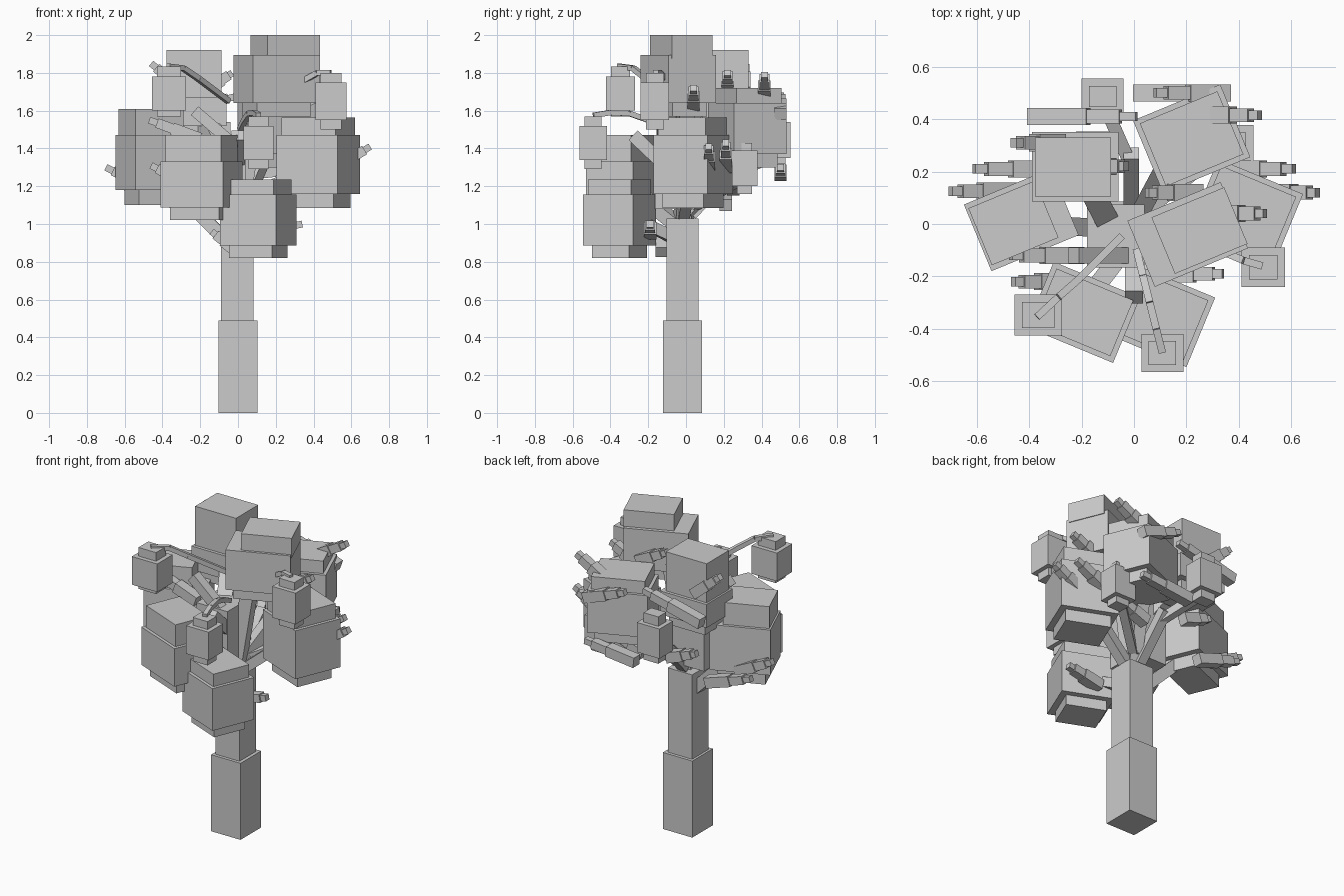
import bpy, bmesh, math
from mathutils import Vector, Matrix


def finish(bm, name):
    me = bpy.data.meshes.new(name)
    bm.to_mesh(me)
    bm.free()
    ob = bpy.data.objects.new(name, me)
    bpy.context.collection.objects.link(ob)
    return ob


def add_box(bm, c, size, rot=0.0):
    m = (Matrix.Translation(c) @ Matrix.Rotation(math.radians(rot), 4, 'Z')
         @ Matrix.Diagonal((*size, 1)))
    bmesh.ops.create_cube(bm, size=1, matrix=m)


def add_beam(bm, a, b, t):
    a, b = Vector(a), Vector(b)
    d = b - a
    # Keep the cross-section upright, with one side along the horizontal
    side = Vector((0, 0, 1)).cross(d)
    side = side.normalized() if side.length > 1e-5 else Vector((1, 0, 0))
    z = d.normalized()
    r = Matrix((side, z.cross(side), z)).transposed().to_4x4()
    m = Matrix.Translation((a + b) / 2) @ r @ Matrix.Diagonal((t, t, d.length, 1))
    bmesh.ops.create_cube(bm, size=1, matrix=m)


# Trunk: two stacked square posts
bm = bmesh.new()
add_box(bm, (0, -0.019, 0.245), (0.208, 0.208, 0.49))
add_box(bm, (-0.003, -0.019, 0.76), (0.172, 0.168, 0.54))
finish(bm, "trunk")

# Main limbs fanning out from the trunk top
limbs = [
    ((-0.08, -0.03, 1.35), (-0.20, 0.20, 1.62), 0.09),
    ((0.00, -0.02, 1.00), (0.10, 0.00, 1.65), 0.08),
    ((0.00, 0.00, 1.05), (0.15, 0.28, 1.40), 0.07),
    ((0.00, -0.02, 1.00), (0.30, 0.02, 1.25), 0.06),
    ((-0.05, -0.02, 0.90), (-0.40, 0.00, 1.25), 0.07),
    ((0.00, -0.05, 1.00), (-0.19, -0.30, 1.20), 0.07),
    ((0.00, -0.05, 0.92), (0.10, -0.32, 1.05), 0.06),
    ((0.00, -0.08, 1.28), (0.00, -0.28, 1.47), 0.07),
    ((-0.02, -0.12, 1.42), (-0.23, -0.12, 1.60), 0.06),
    ((0.05, 0.05, 1.10), (0.37, 0.31, 1.25), 0.05),
    ((-0.01, 0.03, 1.05), (-0.01, 0.27, 1.30), 0.06),
    ((-0.01, 0.22, 1.25), (-0.12, 0.47, 1.36), 0.05),
]
bm = bmesh.new()
for a, b, t in limbs:
    add_beam(bm, a, b, t)
add_box(bm, (-0.07, -0.045, 1.27), (0.22, 0.24, 0.38))
finish(bm, "limbs")

# Large leaf blocks: centre, size, turn, z levels (bottom slab, main bottom, main top, cap top)
foliage = {
    "front_low": ((0.107, -0.352), (0.32, 0.287), -22.5, (0.82, 0.885, 1.155, 1.235)),
    "front_left": ((-0.193, -0.337), (0.357, 0.27), -22.5, (1.02, 1.087, 1.33, 1.47)),
    "left": ((-0.43, 0.016), (0.36, 0.275), 22.5, (1.10, 1.18, 1.47, 1.61)),
    "right": ((0.424, 0.038), (0.35, 0.31), -22.5, (1.085, 1.16, 1.47, 1.565)),
    "top": ((0.205, -0.04), (0.385, 0.273), 22.5, (1.57, 1.64, 1.895, 2.0)),
    "back_right": ((0.22, 0.325), (0.36, 0.30), 22.5, (1.30, 1.37, 1.64, 1.72)),
    "back_left": ((-0.225, 0.218), (0.33, 0.265), 0, (1.45, 1.52, 1.67, 1.92)),
}
cap_shift = {"top": (0.045, 0.015), "left": (-0.03, -0.012), "back_left": (-0.008, 0)}
for name, (c, s, rot, z) in foliage.items():
    bm = bmesh.new()
    dx, dy = cap_shift.get(name, (0, 0))
    k = 0.085 if name in ("top", "left") else 0.04
    add_box(bm, (*c, (z[1] + z[2]) / 2), (*s, z[2] - z[1]), rot)
    add_box(bm, (c[0] + dx, c[1] + dy, (z[2] + z[3]) / 2 - 0.01),
            (s[0] - k, s[1] - 0.04, z[3] - z[2] + 0.02), rot)
    add_box(bm, (*c, (z[0] + z[1]) / 2 + 0.01),
            (s[0] - 0.075, s[1] - 0.075, z[1] - z[0] + 0.02), rot)
    finish(bm, "foliage_" + name)

# Small hanging leaf blocks with a narrow core showing above and below
tufts = [
    ((-0.365, -0.347), (0.18, 0.155), (1.57, 1.60, 1.78, 1.835)),
    ((0.108, -0.492), (0.16, 0.145), (1.29, 1.34, 1.52, 1.57)),
    ((0.493, -0.165), (0.165, 0.15), (1.50, 1.55, 1.75, 1.80)),
    ((-0.12, 0.487), (0.16, 0.135), (1.30, 1.35, 1.54, 1.60)),
    ((0.38, 0.31), (0.15, 0.135), (1.16, 1.20, 1.39, 1.43)),
]
bm = bmesh.new()
for c, s, z in tufts:
    add_box(bm, (*c, (z[1] + z[2]) / 2), (*s, z[2] - z[1]))
    add_box(bm, (*c, (z[0] + z[3]) / 2), (s[0] - 0.055, s[1] - 0.055, z[3] - z[0]))
finish(bm, "leaf_tufts")

# Arching thin stems that carry the front tufts
stems = [
    [(-0.05, -0.05, 1.65), (-0.13, -0.13, 1.71), (-0.21, -0.21, 1.77),
     (-0.29, -0.28, 1.825), (-0.37, -0.355, 1.835)],
    [(0.01, -0.10, 1.50), (0.035, -0.2, 1.55), (0.06, -0.30, 1.585),
     (0.085, -0.40, 1.59), (0.108, -0.49, 1.575)],
    [(0.25, -0.08, 1.68), (0.35, -0.11, 1.76), (0.42, -0.14, 1.80), (0.49, -0.16, 1.80)],
]
bm = bmesh.new()
for path in stems:
    for a, b in zip(path, path[1:]):
        add_beam(bm, a, b, 0.028)
finish(bm, "tuft_stems")

# Stubby twigs: y, then x/z of root and tip; each steps down in thickness
twigs = [
    (0.125, -0.45, 1.18, -0.70, 1.30), (0.21, -0.30, 1.10, -0.61, 1.20),
    (0.31, -0.28, 1.70, -0.46, 1.85), (0.41, -0.40, 1.58, 0.01, 1.68),
    (0.50, 0.00, 1.26, 0.36, 1.30), (0.50, 0.36, 1.58, 0.08, 1.68),
    (0.415, 0.25, 1.66, 0.48, 1.79), (0.21, 0.35, 1.30, 0.61, 1.43),
    (0.12, 0.50, 1.29, 0.70, 1.41), (0.12, 0.25, 1.70, 0.05, 1.80),
    (0.04, 0.30, 1.62, 0.50, 1.72), (-0.19, 0.10, 0.95, 0.34, 1.00),
    (-0.22, -0.25, 1.20, -0.46, 1.31), (-0.12, -0.20, 1.45, -0.47, 1.55),
    (-0.13, 0.00, 0.85, -0.14, 0.96), (0.22, -0.15, 1.72, -0.03, 1.80),
    (0.32, -0.10, 1.25, -0.30, 1.32), (0.25, 0.12, 1.18, 0.30, 1.25),
]
bm = bmesh.new()
for y, x0, z0, x1, z1 in twigs:
    a, b = Vector((x0, y, z0)), Vector((x1, y, z1))
    for f0, f1, t in ((0, 0.55, 0.065), (0.5, 0.85, 0.052), (0.8, 1, 0.036)):
        add_beam(bm, a.lerp(b, f0), a.lerp(b, f1), t)
finish(bm, "twigs")
